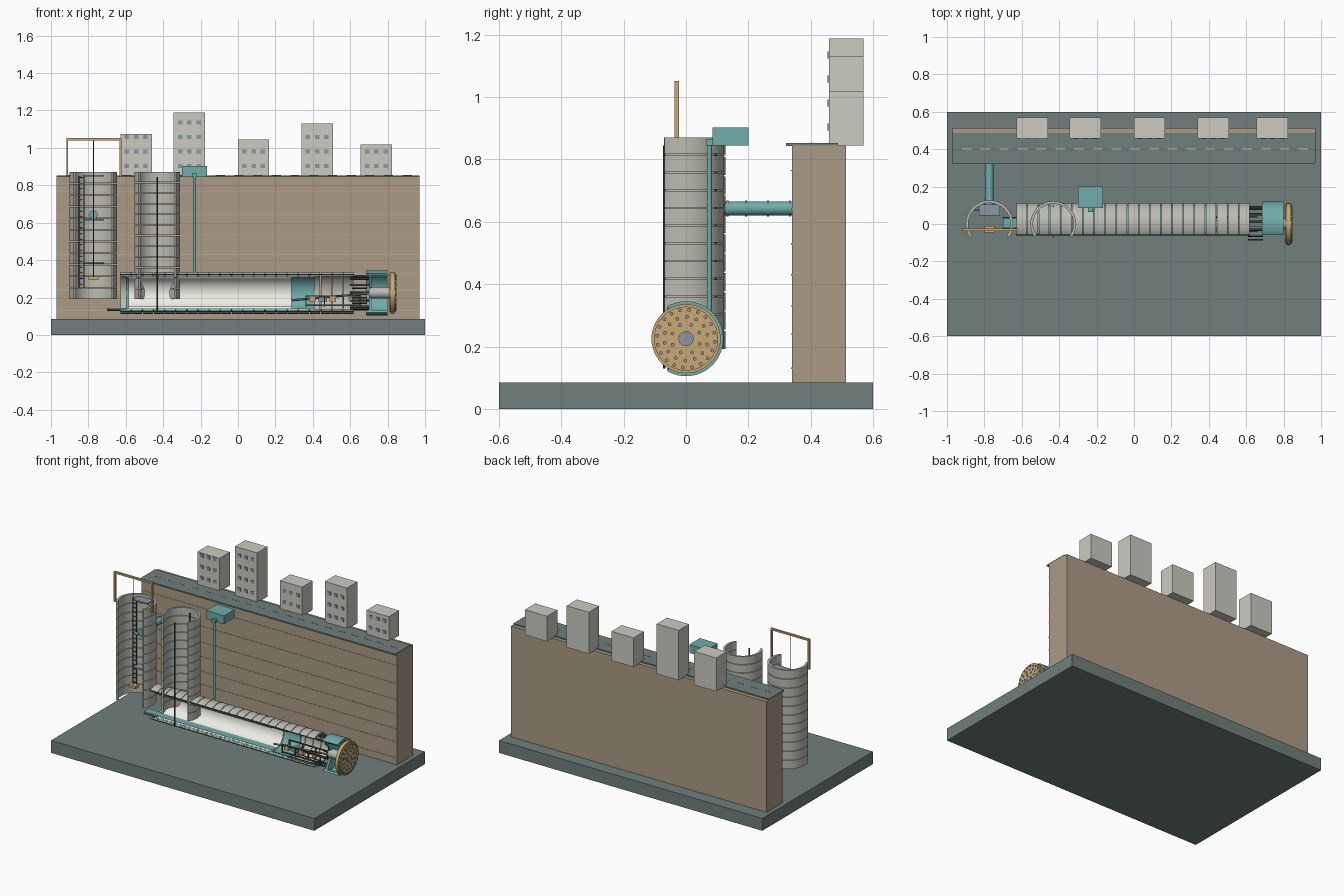
import bpy, bmesh, math
from mathutils import Vector, Matrix

if "Cube" in bpy.data.objects:
    bpy.data.objects.remove(bpy.data.objects["Cube"])

def mat(name, r, g, b):
    m = bpy.data.materials.new(name)
    m.diffuse_color = (r, g, b, 1)
    m.use_nodes = True
    m.node_tree.nodes["Principled BSDF"].inputs["Base Color"].default_value = m.diffuse_color
    return m

TEAL = mat("teal", .16, .42, .40)
SLATE = mat("slate", .16, .215, .20)
SOIL = mat("soil", .41, .33, .24)
STRATA = mat("strata", .47, .42, .34)
ORANGE = mat("ochre", .60, .40, .17)
CONC = mat("concrete", .50, .50, .45)
HOUSE = mat("facade", .60, .60, .54)
WHITE = mat("lining_white", .85, .85, .78)
DARK = mat("dark_steel", .07, .08, .08)
GLASS = mat("glass", .25, .31, .37)

def finish(name, bm, m, smooth=False):
    bmesh.ops.recalc_face_normals(bm, faces=bm.faces)
    me = bpy.data.meshes.new(name)
    bm.to_mesh(me)
    bm.free()
    ob = bpy.data.objects.new(name, me)
    bpy.context.collection.objects.link(ob)
    me.materials.append(m)
    if smooth:
        bpy.ops.object.select_all(action='DESELECT')
        ob.select_set(True)
        bpy.context.view_layer.objects.active = ob
        bpy.ops.object.shade_smooth_by_angle(angle=math.radians(30))
    return ob

def boxes(name, m, *bounds):
    """Each bound is x0, x1, y0, y1, z0, z1."""
    bm = bmesh.new()
    for x0, x1, y0, y1, z0, z1 in bounds:
        mx = Matrix.Translation(((x0+x1)/2, (y0+y1)/2, (z0+z1)/2)) @ \
            Matrix.Diagonal((x1-x0, y1-y0, z1-z0, 1))
        bmesh.ops.create_cube(bm, size=1, matrix=mx)
    return finish(name, bm, m)

def rods(name, m, r, *pairs, sides=16):
    """Cylinders between pairs of points."""
    bm = bmesh.new()
    for a, b in pairs:
        a, b = Vector(a), Vector(b)
        d = b - a
        mx = Matrix.Translation((a+b)/2) @ d.to_track_quat('Z', 'Y').to_matrix().to_4x4()
        bmesh.ops.create_cone(bm, cap_ends=True, segments=sides, radius1=r,
                              radius2=r, depth=d.length, matrix=mx)
    return finish(name, bm, m, True)

def arc_tube(name, m, r0, r1, spans, axis, centre, half=120, n=40):
    """Thick cutaway shell, open toward -y, one closed ring per span."""
    bm = bmesh.new()
    cx, cy, cz = centre
    for s0, s1 in spans:
        loops = []
        for i in range(n + 1):
            a = math.radians(half) * (2*i/n - 1)
            loop = []
            for r, s in ((r0, s0), (r1, s0), (r1, s1), (r0, s1)):
                u, v = r*math.sin(a), r*math.cos(a)
                p = (s, cy+v, cz+u) if axis == 'X' else (cx+u, cy+v, s)
                loop.append(bm.verts.new(p))
            loops.append(loop)
        for p, q in zip(loops, loops[1:]):
            for k in range(4):
                bm.faces.new((p[k], p[(k+1) % 4], q[(k+1) % 4], q[k]))
        bm.faces.new(loops[0])
        bm.faces.new(loops[-1])
    return finish(name, bm, m, True)

def rings(start, end, count, gap):
    w = (end - start) / count
    return [(start + i*w + gap/2, start + (i+1)*w - gap/2) for i in range(count)]

# ground block, soil face and road
boxes("base", SLATE, (-1, 1, -.6, .6, 0, .085))
boxes("soil_wall", SOIL, (-.97, .97, .34, .513, .085, .845))
boxes("soil_strata", STRATA, *[(-.97, .97, .337, .341, z-.002, z+.002)
      for z in (.13, .24, .33, .43, .53, .64, .765)])
boxes("road", SLATE, (-.97, .97, .32, .487, .843, .853))
boxes("road_markings", HOUSE, *[(-.92+.1*i, -.87+.1*i, .399, .403, .853, .855) for i in range(19)])

# buildings with window grids
for i, (x, top, rows) in enumerate(((-.545, 1.075, 3), (-.26, 1.188, 4), (.083, 1.045, 2),
                                    (.423, 1.13, 3), (.74, 1.018, 2))):
    boxes(f"building_{i+1}", HOUSE, (x-.084, x+.084, .458, .57, .845, top))
    boxes(f"building_windows_{i+1}", GLASS,
          *[(x+c*.05-.012, x+c*.05+.012, .454, .46, .893+r*.077, .915+r*.077)
            for c in (-1, 0, 1) for r in range(rows)])

# two cutaway shafts built from rings
arc_tube("access_shaft", CONC, .112, .127, rings(.19, .872, 11, .004), 'Z', (-.773, 0, 0), 124)
arc_tube("service_shaft", CONC, .108, .122, rings(.19, .872, 12, .004), 'Z', (-.432, 0, 0), 124)

# tunnel layers, stepped back toward the machine
T = (0, 0, .225)
arc_tube("tunnel_segments", CONC, .102, .112, rings(-.63, .62, 21, .004), 'X', T)
arc_tube("tunnel_membrane", TEAL, .094, .1015, [(-.60, .41)], 'X', T)
arc_tube("tunnel_inner_lining", WHITE, .085, .0935, [(-.585, .285)], 'X', T)
boxes("track_bed", TEAL, (-.70, .28, -.022, .032, .132, .143))
rods("track_rails", DARK, .003, *[((-.70, y, .132), (.62, y, .132)) for y in (-.025, .035)], sides=8)
rods("segment_tie_bars", DARK, .003, *[((-.63, -.058, z), (.62, -.058, z)) for z in (.128, .322)], sides=8)

# cutting machine: shield, bulkhead, drive and jacks
arc_tube("machine_shield", TEAL, .105, .12, [(.685, .80)], 'X', T)
arc_tube("shield_bulkhead", TEAL, .03, .106, [(.70, .715)], 'X', T)
rods("main_drive", CONC, .03, ((.70, 0, .225), (.815, 0, .225)), sides=32)
jacks = []
for i in range(9):
    a = math.radians(-110 + 27.5*i)
    y, z = .09*math.cos(a), .225 + .09*math.sin(a)
    jacks.append(((.60, y, z), (.71, y, z)))
rods("thrust_jacks", DARK, .006, *jacks, sides=12)
rods("hydraulic_lines", DARK, .004, *[((.61, y, z), (.69, y, z))
     for y, z in ((-.065, .17), (-.085, .20), (-.085, .25))], sides=8)

# cutterhead with hub and bits
rods("cutterhead", ORANGE, .111, ((.815, 0, .225), (.837, 0, .225)), sides=48)
rods("cutterhead_rim", ORANGE, .103, ((.81, 0, .225), (.842, 0, .225)), sides=48)
rods("cutterhead_hub", GLASS, .024, ((.835, 0, .225), (.848, 0, .225)), sides=24)
bits = []
for r, n in ((.047, 8), (.07, 14), (.093, 20)):
    for i in range(n):
        a = 2*math.pi*i/n + r*9
        y, z = r*math.cos(a), .225 + r*math.sin(a)
        bits.append(((.835, y, z), (.847, y, z)))
rods("cutter_bits", GLASS, .006, *bits, sides=10)

# trailing gear: conveyor, frame and motors
rods("spoil_conveyor", GLASS, .006, ((.285, -.02, .185), (.70, -.02, .222)), sides=12)
boxes("gantry_frame", DARK, *[(.36, .66, y-.004, y+.004, z, z+.007)
      for y in (-.04, .04) for z in (.155, .205)],
      *[(x, x+.006, y-.004, y+.004, .15, .21) for x in (.36, .46, .56, .65) for y in (-.04, .04)])
boxes("gear_boxes", ORANGE, (.38, .415, -.045, -.01, .178, .205),
      (.49, .525, -.045, -.01, .178, .205), (.59, .61, -.04, -.01, .18, .20))
boxes("power_pack", GLASS, (.43, .475, -.035, .02, .175, .20))

# hoist over access shaft
boxes("hoist_frame", ORANGE, (-.918, -.908, -.037, -.023, .845, 1.05),
      (-.634, -.624, -.037, -.023, .845, 1.05), (-.918, -.624, -.037, -.023, 1.04, 1.052))
rods("hoist_cable", DARK, .002, ((-.773, -.03, 1.04), (-.773, -.03, .31)), sides=8)
boxes("hoist_skip", ORANGE, (-.80, -.746, -.046, -.012, .293, .312))

# shaft fittings
boxes("shaft_platforms", GLASS, *[(-.83, -.717, .045, .105, z-.004, z+.004)
      for z in (.85, .617, .387)])
def ladder(name, x, y):
    boxes(name, DARK, *[(x+d-.002, x+d+.002, y-.002, y+.002, .25, .85) for d in (-.013, .013)],
          *[(x-.013, x+.013, y-.002, y+.002, .27+.03*i, .273+.03*i) for i in range(20)])
ladder("access_ladder", -.837, .075)
rods("service_riser", DARK, .004, ((-.432, -.07, .13), (-.432, -.07, .845)), sides=8)
rods("service_riser_back", DARK, .004, ((-.432, .095, .33), (-.432, .095, .845)), sides=8)

# side adit and ventilation
rods("adit_pipe", TEAL, .022, ((-.773, .045, .643), (-.773, .34, .643)), sides=32)
rods("adit_collars", TEAL, .0255, *[((-.773, y, .643), (-.773, y+.006, .643))
     for y in (.13, .19, .26, .33)], sides=32)
rods("vent_duct", TEAL, .008, ((-.232, .075, .30), (-.232, .075, .86)))
boxes("vent_rod_cap", TEAL, (-.245, -.219, .065, .09, .845, .865))
boxes("vent_unit", TEAL, (-.30, -.165, .085, .20, .845, .902))
